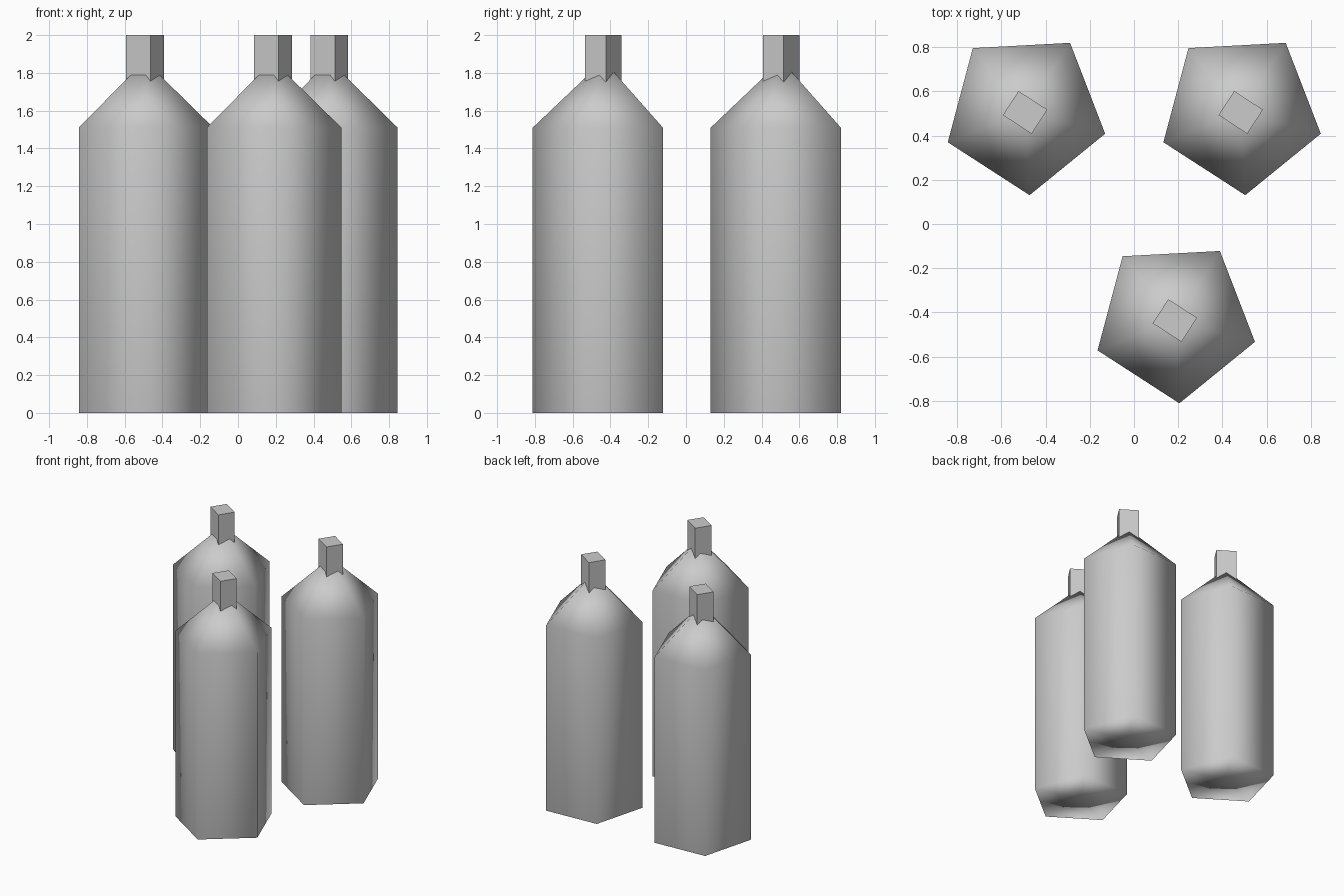
import bpy
import bmesh
from math import radians
from mathutils import Matrix, Vector

cube = bpy.data.objects.get("Cube")
if cube:
    bpy.data.objects.remove(cube, do_unlink=True)

# One plain grey for everything
grey = bpy.data.materials.new("plain_grey")
grey.use_nodes = True
grey.diffuse_color = (0.6, 0.6, 0.6, 1)
grey.node_tree.nodes["Principled BSDF"].inputs["Base Color"].default_value = (0.6, 0.6, 0.6, 1)

SIDES, RADIUS, SHOULDER, APEX, TOP = 5, 0.375, 1.51, 1.866, 2.0
TURN = radians(-86.9)


def add_object(name, bm, location, smooth):
    bmesh.ops.recalc_face_normals(bm, faces=bm.faces)
    for face in bm.faces:
        face.smooth = smooth
    mesh = bpy.data.meshes.new(name)
    bm.to_mesh(mesh)
    bm.free()
    mesh.materials.append(grey)
    obj = bpy.data.objects.new(name, mesh)
    obj.location = location
    bpy.context.collection.objects.link(obj)
    return obj


def add_body(name, location):
    # Five-sided prism with a pointed shoulder and a fanned base
    bm = bmesh.new()
    turn = Matrix.Rotation(TURN, 4, "Z")
    bmesh.ops.create_circle(bm, segments=SIDES, radius=RADIUS, cap_ends=True, cap_tris=False, matrix=turn)
    corners = sorted(bm.verts, key=lambda v: v.index)
    start = corners[0].co.copy()
    bmesh.ops.rotate(bm, verts=bm.verts, matrix=Matrix.Rotation(
        TURN - Vector((1, 0)).angle_signed(start.to_2d()) * -1, 3, "Z"))
    side = bmesh.ops.extrude_face_region(bm, geom=bm.faces[:])
    top_face = next(g for g in side["geom"] if isinstance(g, bmesh.types.BMFace))
    bmesh.ops.translate(bm, verts=top_face.verts[:], vec=(0, 0, SHOULDER))
    tip = bmesh.ops.poke(bm, faces=[top_face])["verts"][0]
    tip.co.z = APEX
    base = [f for f in bm.faces if all(abs(v.co.z) < 1e-5 for v in f.verts)]
    if base:
        bmesh.ops.poke(bm, faces=base)
    else:
        rim = [e for e in bm.edges if e.is_boundary]
        cap = bmesh.ops.contextual_create(bm, geom=rim)["faces"]
        bmesh.ops.poke(bm, faces=cap)
    body = add_object(name, bm, location, True)
    # Long sides dominate the shading
    weighted = body.modifiers.new("side_shading", "WEIGHTED_NORMAL")
    weighted.mode = "FACE_AREA"


def add_neck(name, location):
    # Slim rectangular neck sunk into the shoulder
    bm = bmesh.new()
    height = 0.4
    bmesh.ops.create_cube(bm, size=1, matrix=(
        Matrix.Translation((0, 0, TOP - height / 2))
        @ Matrix.Rotation(radians(-33), 4, "Z")
        @ Matrix.Diagonal((0.155, 0.13, height, 1))))
    add_object(name, bm, location, False)


# Three identical bottles
for label, x, y in (("front", 0.185, -0.437), ("back_left", 0.483, 0.505), ("back_right", -0.493, 0.505)):
    add_body(label + "_bottle_body", (x, y, 0))
    add_neck(label + "_bottle_neck", (x, y, 0))
